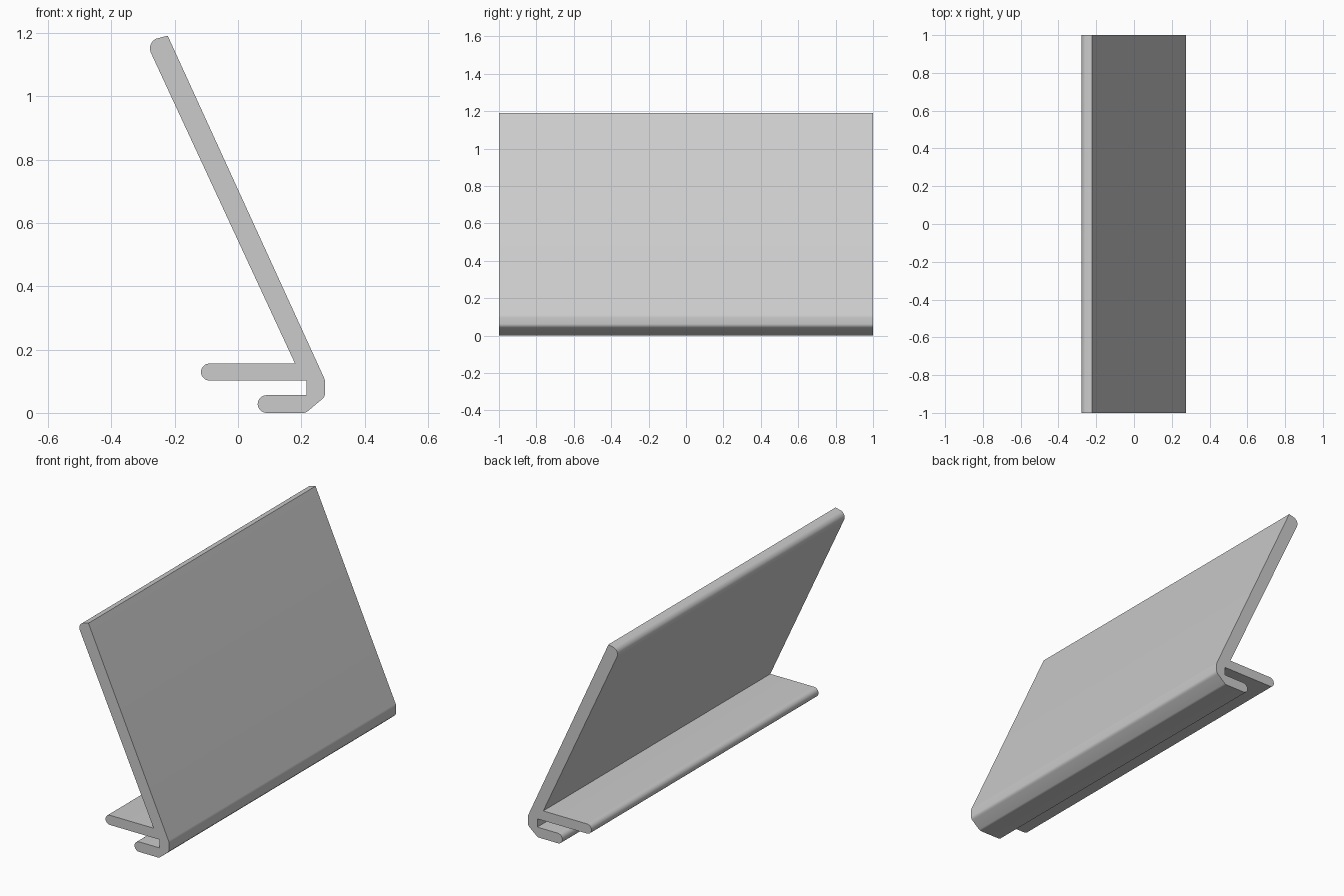
import bpy, bmesh, math

if "Cube" in bpy.data.objects:
    bpy.data.objects.remove(bpy.data.objects["Cube"], do_unlink=True)

HALF_LENGTH = 1.0

grey = bpy.data.materials.new("light grey plastic")
grey.use_nodes = True
colour = (0.6, 0.6, 0.6, 1)
grey.diffuse_color = colour
grey.node_tree.nodes["Principled BSDF"].inputs["Base Color"].default_value = colour


def arc(cx, cz, r, start, end, steps=10):
    """Points on an arc in the x-z plane, angles in degrees."""
    angles = [math.radians(start + (end - start) * i / steps) for i in range(steps + 1)]
    return [(cx + r * math.cos(a), cz + r * math.sin(a)) for a in angles]


# Cross-section: leaning panel, rounded heel, lower lip, upper shelf
profile = [(-0.222, 1.193)]
profile += arc(-0.244, 1.153, 0.034, 115, 205)       # rounded rear top edge
profile += [(0.18, 0.158)]                           # panel meets shelf
profile += arc(-0.09, 0.131, 0.027, 90, 270)         # shelf nose
profile += [(0.217, 0.104), (0.217, 0.058)]          # slot
profile += arc(0.09, 0.03, 0.028, 90, 270)           # lip nose
profile += arc(0.205, 0.027, 0.025, 270, 307, 4)     # heel underside
profile += arc(0.25, 0.065, 0.025, 307, 360, 5)
profile += arc(0.235, 0.097, 0.04, 0, 24, 4)         # heel into panel face

# Extrude the section along its length
bm = bmesh.new()
section = bm.faces.new([bm.verts.new((x, -HALF_LENGTH, z)) for x, z in profile])
extruded = bmesh.ops.extrude_face_region(bm, geom=[section])
moved = [v for v in extruded["geom"] if isinstance(v, bmesh.types.BMVert)]
bmesh.ops.translate(bm, vec=(0, 2 * HALF_LENGTH, 0), verts=moved)
bm.verts.ensure_lookup_table()
lowest = min(v.co.z for v in bm.verts)
bmesh.ops.translate(bm, vec=(0, 0, -lowest), verts=bm.verts)
bmesh.ops.recalc_face_normals(bm, faces=bm.faces)

mesh = bpy.data.meshes.new("sign_holder")
bm.to_mesh(mesh)
bm.free()
mesh.materials.append(grey)
holder = bpy.data.objects.new("sign_holder", mesh)
bpy.context.collection.objects.link(holder)

bpy.context.view_layer.objects.active = holder
holder.select_set(True)
bpy.ops.object.shade_smooth_by_angle(angle=math.radians(30))
